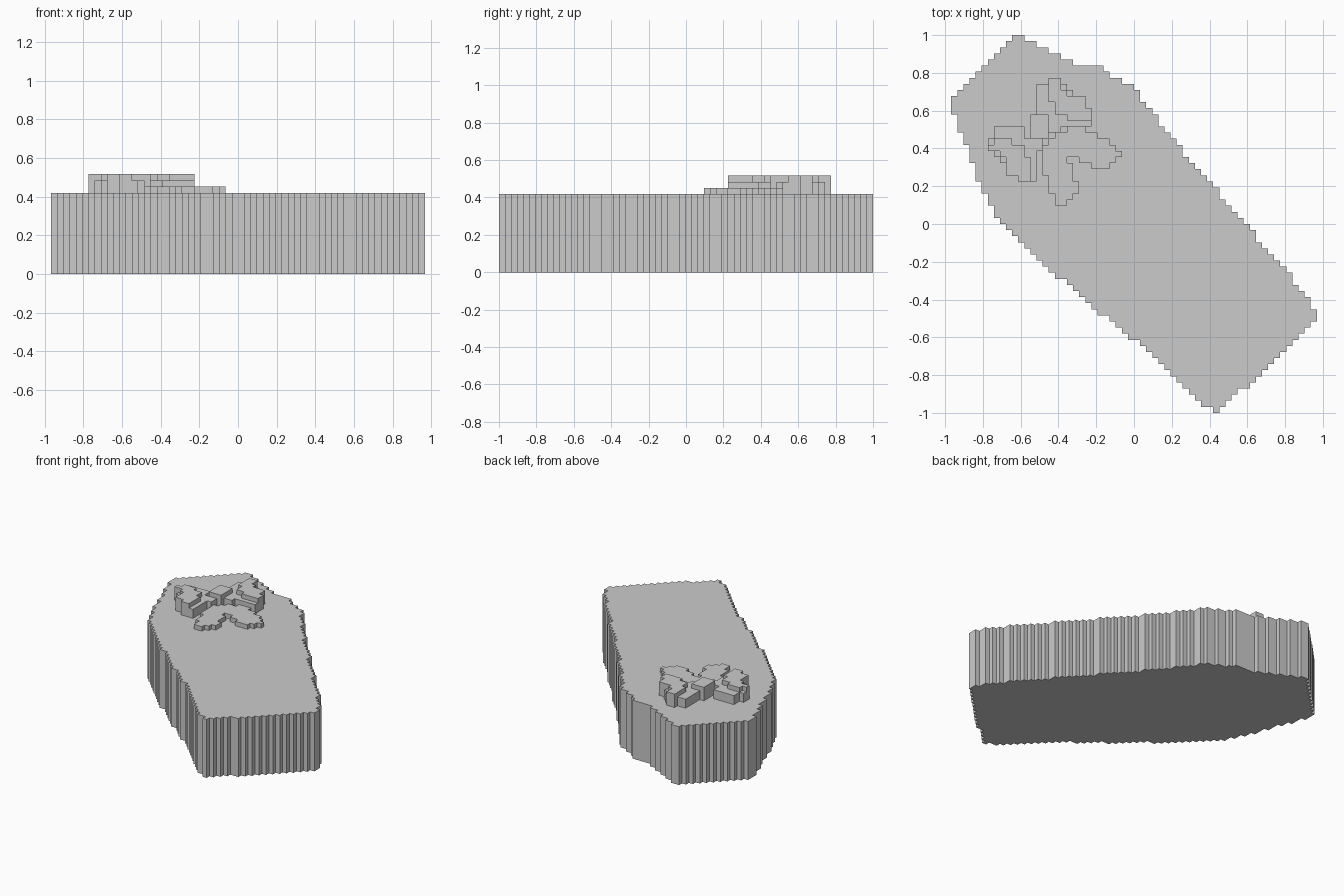
import bpy
import bmesh

if "Cube" in bpy.data.objects:
    bpy.data.objects.remove(bpy.data.objects["Cube"])

V = 2 / 62  # size of one block

grey = bpy.data.materials.new("stone_grey")
grey.use_nodes = True
colour = (0.6, 0.6, 0.6, 1)
grey.diffuse_color = colour
grey.node_tree.nodes["Principled BSDF"].inputs["Base Color"].default_value = colour


def inside(x, y, outline):
    """Even-odd test of a point against an outline."""
    hit = False
    for (ax, ay), (bx, by) in zip(outline, outline[1:] + outline[:1]):
        if (ay > y) != (by > y) and x < ax + (y - ay) * (bx - ax) / (by - ay):
            hit = not hit
    return hit


def cells_in(outline):
    """Blocks whose centre lies within the outline (block units)."""
    span = range(-32, 32)
    return {(i, j) for i in span for j in span if inside(i + 0.5, j + 0.5, outline)}


def block_layer(name, cells, low, high):
    """Solid slab with a stepped edge, from block level low to high."""
    bm = bmesh.new()

    def face(*corners):
        bm.faces.new([bm.verts.new((x * V, y * V, z * V)) for x, y, z in corners])

    for i, j in cells:
        ring = [(i, j), (i + 1, j), (i + 1, j + 1), (i, j + 1)]
        face(*[(x, y, high) for x, y in ring])
        face(*[(x, y, low) for x, y in reversed(ring)])
        sides = [(0, -1), (1, 0), (0, 1), (-1, 0)]
        for k, (di, dj) in enumerate(sides):
            if (i + di, j + dj) not in cells:
                a, b = ring[k], ring[(k + 1) % 4]
                face((*a, low), (*b, low), (*b, high), (*a, high))
    bmesh.ops.remove_doubles(bm, verts=bm.verts, dist=V / 100)
    bmesh.ops.dissolve_limit(bm, angle_limit=0.01, verts=bm.verts, edges=bm.edges)
    mesh = bpy.data.meshes.new(name)
    bm.to_mesh(mesh)
    bm.free()
    mesh.materials.append(grey)
    obj = bpy.data.objects.new(name, mesh)
    bpy.context.collection.objects.link(obj)
    return obj


def mirrored(cells):
    """Reflect blocks across the diagonal long axis."""
    return {(-j - 1, -i - 1) for i, j in cells}


# Coffin body
body = [(-0.99, 0.65), (-0.62, 1.02), (-0.60, 1.0), (-0.35, 0.86), (-0.19, 0.84),
        (0.01, 0.71), (0.2, 0.46), (0.4, 0.22), (0.59, 0.0), (0.8, -0.24),
        (0.9, -0.37), (0.985, -0.485), (0.435, -1.01), (0.2, -0.81), (0.0, -0.61),
        (-0.2, -0.45), (-0.4, -0.28), (-0.58, -0.12), (-0.70, 0.0),
        (-0.80, 0.17), (-0.87, 0.36), (-0.94, 0.55)]
block_layer("coffin_body", cells_in([(x / V, y / V) for x, y in body]), 0, 13)

# Upper wings: lower step with a raised top, mirrored over the long axis
wing_step = cells_in([(-16, 21), (-16, 23), (-14, 23), (-14, 24), (-12, 24), (-10, 21),
                      (-8, 21), (-8, 19), (-7, 19), (-7, 16), (-11, 16), (-13, 15),
                      (-14, 14), (-14, 18), (-16, 18)])
wing_top = cells_in([(-14, 24), (-12, 24), (-12, 23), (-10, 21), (-8, 21), (-8, 19),
                     (-7, 19), (-7, 17), (-11, 17), (-11, 18), (-13, 18), (-13, 20),
                     (-14, 20)])
for side, place in (("left", set), ("right", mirrored)):
    block_layer("upper_wing_step_" + side, place(wing_step | wing_top), 13, 15)
    tip = {(-24, 14), (-24, 13)} if side == "right" else set()
    block_layer("upper_wing_top_" + side, place(wing_top) - tip, 15, 16)

# Raised centre block
block_layer("emblem_centre", {(i, j) for i in range(-17, -14) for j in range(14, 18)}, 13, 16)

# Joined lower wings
lower = [(-15, 13), (-14, 13), (-14, 14), (-13, 14), (-13, 15), (-11, 15), (-11, 16),
         (-8, 16), (-8, 15), (-6, 15), (-6, 14), (-4, 14), (-4, 13), (-3, 13), (-3, 12),
         (-2, 12), (-2, 11), (-3, 11), (-3, 10), (-4, 10), (-4, 9), (-7, 9), (-7, 10),
         (-9, 10), (-9, 11), (-11, 11), (-11, 10), (-10, 10), (-10, 7), (-9, 7), (-9, 5),
         (-10, 5), (-10, 4), (-11, 4), (-11, 3), (-13, 3), (-13, 5), (-14, 5), (-14, 8),
         (-15, 8)]
block_layer("lower_wings", cells_in(lower), 13, 14)
